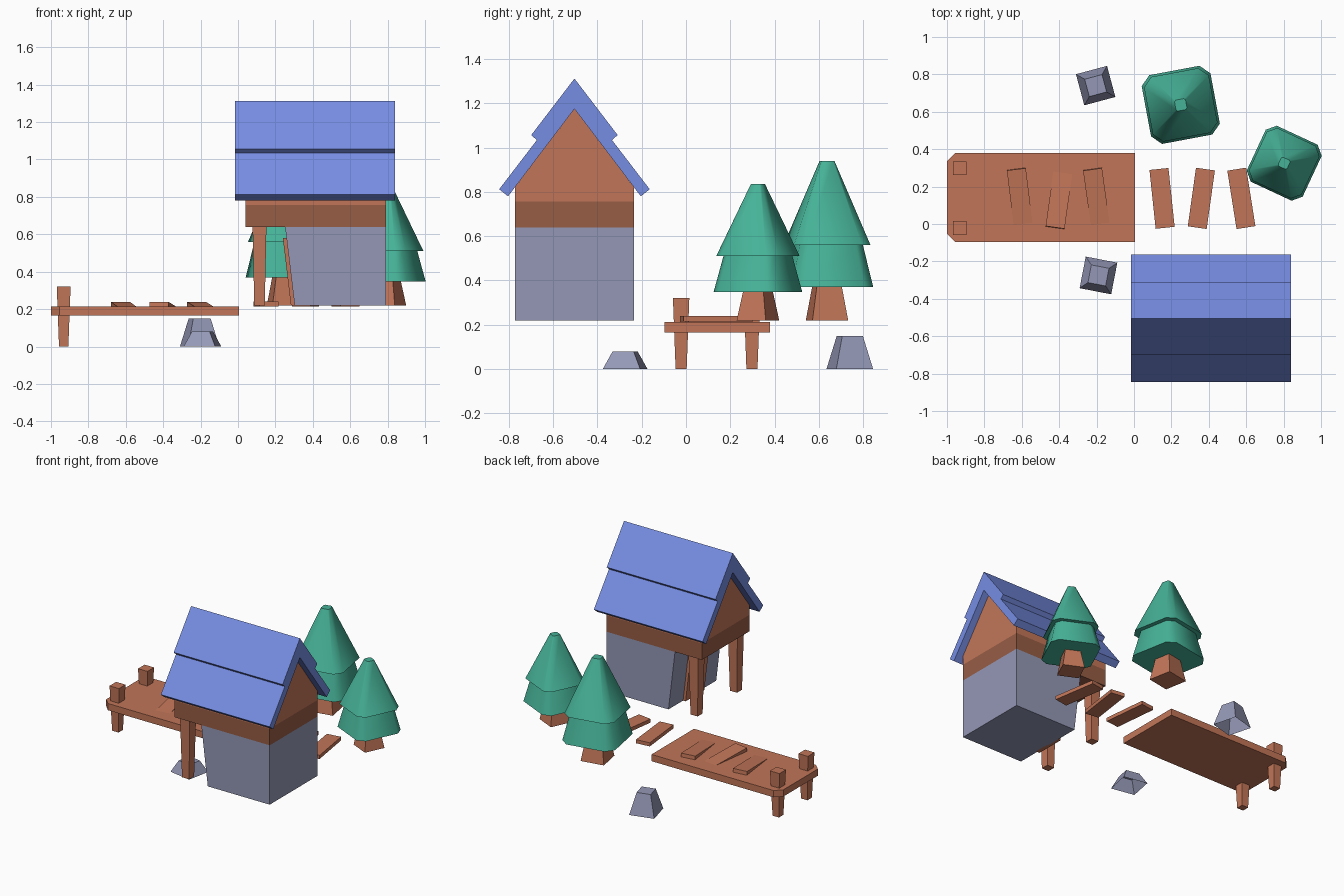
import bpy
import math
from mathutils import Matrix, Vector

if "Cube" in bpy.data.objects:
    bpy.data.objects.remove(bpy.data.objects["Cube"])


def material(name, srgb):
    m = bpy.data.materials.new(name)
    m.diffuse_color = [((c + 0.055) / 1.055) ** 2.4 for c in srgb] + [1]
    m.use_nodes = True
    m.node_tree.nodes["Principled BSDF"].inputs["Base Color"].default_value = m.diffuse_color
    return m


WOOD = material("light wood", (0.76, 0.46, 0.345))
DARK = material("dark wood", (0.595, 0.365, 0.27))
ROOF = material("blue roof", (0.465, 0.555, 0.89))
STONE = material("grey stone", (0.58, 0.595, 0.71))
LEAF = material("green foliage", (0.275, 0.70, 0.595))


def loft(name, rings, mat, bottom=True, smooth=None):
    """Join equal-length rings of points with quads and cap both ends."""
    n = len(rings[0])
    verts = [tuple(p) for r in rings for p in r]
    faces = [(k * n + i, k * n + (i + 1) % n, (k + 1) * n + (i + 1) % n, (k + 1) * n + i)
             for k in range(len(rings) - 1) for i in range(n)]
    faces.append(tuple(range(len(verts) - n, len(verts))))
    if bottom:
        faces.append(tuple(reversed(range(n))))
    me = bpy.data.meshes.new(name)
    me.from_pydata(verts, [], faces)
    me.materials.append(mat)
    ob = bpy.data.objects.new(name, me)
    bpy.context.collection.objects.link(ob)
    if smooth:
        bpy.ops.object.select_all(action='DESELECT')
        ob.select_set(True)
        bpy.context.view_layer.objects.active = ob
        bpy.ops.object.shade_smooth_by_angle(angle=math.radians(smooth))
    return ob


def ring(x, y, z, h, rot=0, chamfer=0):
    """Square ring of half width h, optionally with cut corners."""
    m = Matrix.Rotation(math.radians(rot), 4, 'Z')
    pts = []
    for q in range(4):
        corner = Matrix.Rotation(q * math.pi / 2, 4, 'Z')
        c = h * chamfer
        local = [(h, h - c, 0), (h - c, h, 0)] if c else [(h, h, 0)]
        pts += [m @ corner @ Vector(p) + Vector((x, y, z)) for p in local]
    return pts


def box(name, x0, x1, y0, y1, z0, z1, mat):
    return loft(name, [[(x0, y0, z), (x1, y0, z), (x1, y1, z), (x0, y1, z)]
                       for z in (z0, z1)], mat)


def extrude_x(name, profile, x0, x1, mat):
    return loft(name, [[(x, y, z) for y, z in profile] for x in (x0, x1)], mat)


def mirrored(half):
    """Closed y-z profile, from one half given as offsets from the ridge."""
    return half


RIDGE, Y0, Y1 = -0.504, -0.772, -0.236

# House: stone room with one sloping wall, dark beam band, gabled loft
loft("stone_room", [[(x, Y0, z), (0.79, Y0, z), (0.79, Y1, z), (x, Y1, z)]
                    for x, z in ((0.303, 0.218), (0.252, 0.64))], STONE)
box("beam_band", 0.04, 0.79, Y0, Y1, 0.64, 0.757, DARK)
extrude_x("gable_loft", [(Y0, 0.757), (Y1, 0.757), (Y1, 0.822), (RIDGE, 1.175), (Y0, 0.822)],
          0.04, 0.79, WOOD)

# Door leaning on the sloping wall
loft("door", [[(x - 0.02, -0.61, z), (x + 0.01, -0.61, z), (x + 0.01, -0.40, z), (x - 0.02, -0.40, z)]
              for x, z in ((0.303, 0.218), (0.26, 0.58))], WOOD)

# Stepped roof, one side built and mirrored over the ridge
side = [(0.195, 1.057), (0.170, 1.034), (0.340, 0.812), (0.300, 0.78)]
profile = ([(RIDGE, 1.312)] + [(RIDGE - d, z) for d, z in side] + [(RIDGE, 1.175)]
           + [(RIDGE + d, z) for d, z in reversed(side)])
extrude_x("roof", profile, -0.016, 0.84, ROOF)

# Tapered porch posts
for label, y in (("front", -0.725), ("back", -0.283)):
    loft(label + "_porch_post", [ring(0.115, y, 0.218, 0.028), ring(0.115, y, 0.64, 0.037)], WOOD)

# Jetty deck with cut outer corners, and its posts
c = 0.045
outline = [(0.005, -0.097), (0.005, 0.38), (-1 + c, 0.38), (-1, 0.38 - c), (-1, -0.097 + c), (-1 + c, -0.097)]
loft("deck", [[(x, y, z) for x, y in outline] for z in (0.165, 0.213)], WOOD)
for label, y in (("front", -0.022), ("back", 0.298)):
    loft(label + "_deck_post", [ring(-0.932, y, 0, 0.025), ring(-0.932, y, 0.32, 0.037)], WOOD)

# Loose planks: x, turn about z, tilt, centre height
planks = [(-0.61, 7, 5, 0.212), (-0.40, -8, -5, 0.212), (-0.20, 8, 5, 0.212),
          (0.15, 6, 0, 0.227), (0.36, -8, 0, 0.227), (0.574, 9, 0, 0.227)]
for i, (x, turn, tilt, z) in enumerate(planks):
    ob = box(f"plank_{i + 1}", -0.051, 0.051, -0.158, 0.158, -0.013, 0.013, WOOD)
    ob.matrix_world = (Matrix.Translation((x, 0.137, z))
                       @ Matrix.Rotation(math.radians(turn), 4, 'Z')
                       @ Matrix.Rotation(math.radians(tilt), 4, 'X'))

# Trees: trunk and two overlapping foliage tiers
for label, x, y, h, rot, z1, z2, z3 in (("large", 0.25, 0.637, 0.187, 10.6, 0.37, 0.56, 0.94),
                                        ("small", 0.803, 0.325, 0.165, -25, 0.347, 0.51, 0.835)):
    loft(label + "_tree_trunk", [ring(x, y, 0.218, h * 0.44, rot), ring(x, y, z1 + 0.01, h * 0.3, rot)], WOOD)
    loft(label + "_tree_lower_foliage", [ring(x, y, z1, h, rot, 0.27), ring(x, y, z2 + 0.005, h * 0.77, rot, 0.27)],
         LEAF, smooth=50)
    loft(label + "_tree_upper_foliage", [ring(x, y, z2, h * 0.94, rot, 0.27), ring(x, y, z3, h * 0.16, rot, 0.27)],
         LEAF, smooth=50)

# Rocks, open underneath
for label, x, y, top, rot in (("back", -0.205, 0.74, 0.15, 15), ("front", -0.19, -0.275, 0.08, -11)):
    loft(label + "_rock", [ring(x, y, 0, 0.086, rot), ring(x, y, top, 0.048, rot)], STONE, bottom=False)

# Make all normals point outwards
import bmesh
for ob in bpy.data.objects:
    bm = bmesh.new()
    bm.from_mesh(ob.data)
    bmesh.ops.recalc_face_normals(bm, faces=bm.faces)
    bm.to_mesh(ob.data)
    bm.free()
